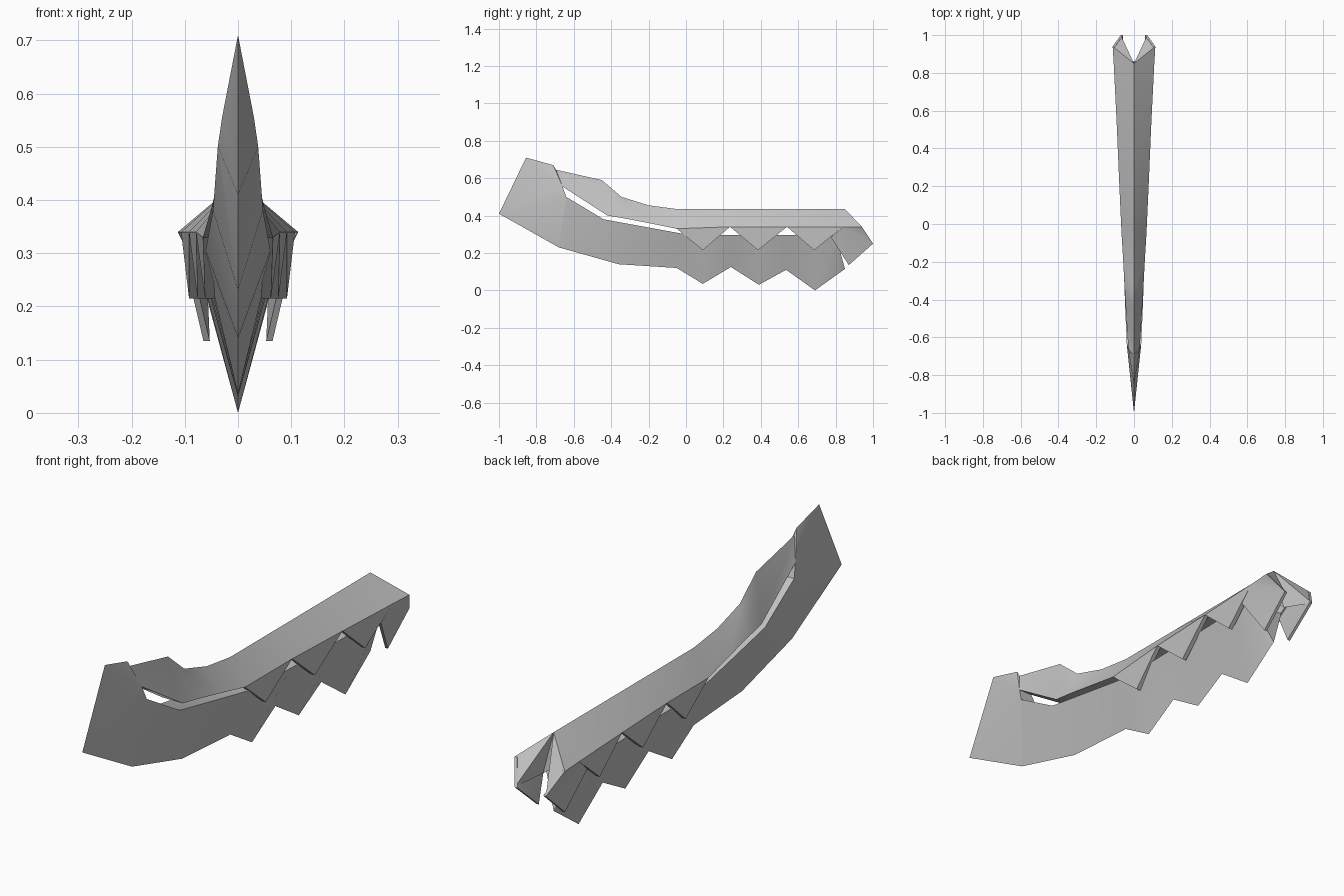
import bpy
import bmesh

if "Cube" in bpy.data.objects:
    bpy.data.objects.remove(bpy.data.objects["Cube"], do_unlink=True)

grey = bpy.data.materials.new("plain_grey")
grey.use_nodes = True
grey.diffuse_color = (0.55, 0.55, 0.55, 1)
grey.node_tree.nodes["Principled BSDF"].inputs["Base Color"].default_value = (0.55, 0.55, 0.55, 1)


def build(name, faces, mirror=True):
    """Make an object from corner lists, mirrored across x = 0 and welded."""
    bm = bmesh.new()
    for sign in ((1, -1) if mirror else (1,)):
        for face in faces:
            pts = []
            for x, y, z in face:
                p = (sign * x, y, z)
                if p not in pts:
                    pts.append(p)
            if len(pts) > 2:
                bm.faces.new([bm.verts.new(p) for p in pts])
    bmesh.ops.remove_doubles(bm, verts=bm.verts[:], dist=0.0005)
    bmesh.ops.triangulate(bm, faces=[f for f in bm.faces if len(f.verts) > 4])
    bmesh.ops.recalc_face_normals(bm, faces=bm.faces[:])
    mesh = bpy.data.meshes.new(name)
    bm.to_mesh(mesh)
    bm.free()
    mesh.materials.append(grey)
    obj = bpy.data.objects.new(name, mesh)
    bpy.context.collection.objects.link(obj)
    bpy.ops.object.select_all(action='DESELECT')
    obj.select_set(True)
    bpy.context.view_layer.objects.active = obj
    bpy.ops.object.shade_smooth_by_angle(angle=0.5)
    return obj


def wedge(centre, edge):
    """Side panels from a centre line to an edge line, closed across the edge."""
    faces = []
    for i in range(len(edge) - 1):
        a, b, c, d = centre[i], centre[i + 1], edge[i + 1], edge[i]
        faces.append([a, b, c])
        faces.append([a, c, d])
        faces.append([d, c, (0, c[1], c[2]), (0, d[1], d[2])])
    return faces


def plate(outline, depth):
    """Outer face, inner face and rim of a thick side plate."""
    inner = [(x - depth, y, z) for x, y, z in outline]
    rim = [[outline[i - 1], outline[i], inner[i], inner[i - 1]] for i in range(len(outline))]
    return [outline, inner] + rim


# Shared points where head, blade and housing meet
neck_top = (0, -0.695, 0.645)
neck_side = (0.03, -0.66, 0.555)
blade_root = (0.038, -0.64, 0.50)
belly = (0, -0.68, 0.23)

# Pointed head with sharp front edge
tip, crown, nape = (0, -1, 0.41), (0, -0.855, 0.71), (0, -0.71, 0.67)
build("blade_head", [
    [tip, belly, blade_root], [tip, blade_root, neck_side],
    [tip, neck_side, crown], [crown, neck_side, nape],
    [nape, neck_side, neck_top],
    [neck_top, neck_side, (0, -0.66, 0.555)],
    [neck_side, blade_root, (0, -0.64, 0.50), (0, -0.66, 0.555)],
])

# Lower blade: sharp serrated bottom, wide flat top
bottom = [belly, (0, -0.36, 0.14), (0, -0.05, 0.12), (0, 0.09, 0.035), (0, 0.24, 0.125),
          (0, 0.39, 0.03), (0, 0.535, 0.11), (0, 0.69, 0), (0, 0.85, 0.115)]
top = [blade_root, (0.047, -0.44, 0.38), (0.061, -0.03, 0.305)]
top += [(0.06 + 0.025 * y, y, 0.295) for y in (0.09, 0.24, 0.39, 0.535, 0.69, 0.80)]
build("lower_blade", wedge(bottom, top) + [[bottom[-1], top[-1], (0, 0.80, 0.295)]])

# Roof-shaped upper housing
ridge_end = (0, 0.85, 0.435)
ridge = [neck_top, (0, -0.45, 0.59), (0, -0.345, 0.50), (0, -0.2, 0.455), (0, -0.05, 0.435),
         (0, 0.235, 0.435), (0, 0.54, 0.435), ridge_end]
eaves = [neck_side, (0.045, -0.42, 0.40), (0.05, -0.33, 0.385), (0.057, -0.2, 0.36),
         (0.066, -0.05, 0.33), (0.079, 0.235, 0.34), (0.092, 0.54, 0.34), (0.107, 0.84, 0.34)]
corner = (0.113, 0.94, 0.34)
build("upper_housing", wedge(ridge, eaves) + [[ridge_end, corner, eaves[-1]]])

# Hanging side teeth
teeth = []
for i, (x, y) in enumerate([(0.062, 0.09), (0.076, 0.385), (0.092, 0.685)]):
    teeth += plate([eaves[i + 4], (x, y, 0.215), eaves[i + 5]], 0.018)
build("side_teeth", teeth)

# Rear flaps folding inward
rear, spike = (0.07, 1, 0.25), (0.065, 0.87, 0.135)
build("rear_flaps", plate([spike, (0.1, 0.775, 0.285), eaves[-1], corner, rear], 0.012))

# Recessed rear cap between the flaps
inner = (0.03, 0.875, 0.27)
build("rear_cap", [[ridge_end, corner, rear], [ridge_end, rear, inner],
                   [ridge_end, inner, (0, 0.86, 0.29)]])
